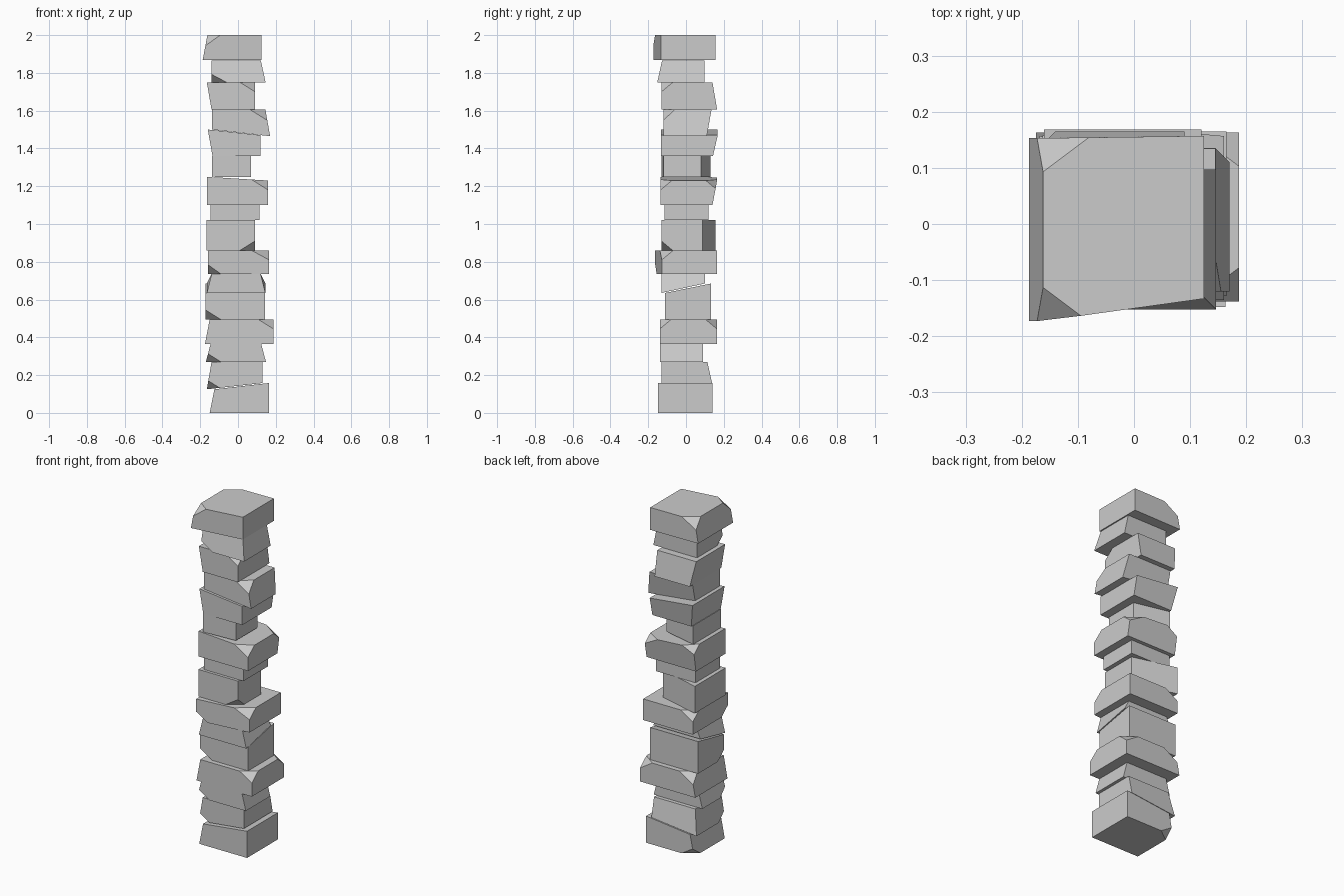
import bpy, bmesh
from mathutils import Vector

if "Cube" in bpy.data.objects:
    bpy.data.objects.remove(bpy.data.objects["Cube"])

INSET = 0.025


def stone(name, z, x, y, taper="----", cuts="", skew=(0, 0), top=(0, 0), base=(0, 0)):
    """Rough block. taper: narrower end (t/b) of the left, right, front, back sides.
    skew: y shift of the right-hand front and back corners.
    top/base: rise of that face along x and y. cuts: corners chipped off."""
    bm = bmesh.new()
    bmesh.ops.create_cube(bm, size=2)
    corners = {}
    for v in bm.verts:
        i, j, k = (int(c > 0) for c in v.co)
        end = "bt"[k]
        px = x[i] + (INSET * (1 - 2 * i) if taper[i] == end else 0)
        py = y[j] + (INSET * (1 - 2 * j) if taper[2 + j] == end else 0)
        py += skew[j] * i
        sl = (base, top)[k]
        pz = z[k] + sl[0] * i + sl[1] * j
        v.co = (px, py, pz)
        corners["FB"[j] + "LR"[i] + "BT"[k]] = v.co.copy()
    # chip corners with sloping planes
    for key in cuts.split():
        c = corners[key]
        s = Vector((1 if key[1] == "R" else -1, 1 if key[0] == "B" else -1,
                    1 if key[2] == "T" else -1))
        n = Vector((s.x / 0.08, s.y / 0.06, s.z / 0.05))
        p = c - Vector((s.x * 0.08, 0, 0))
        bmesh.ops.bisect_plane(bm, geom=bm.verts[:] + bm.edges[:] + bm.faces[:],
                               plane_co=p, plane_no=n, clear_outer=True)
        bmesh.ops.holes_fill(bm, edges=[e for e in bm.edges if e.is_boundary], sides=0)
    bmesh.ops.recalc_face_normals(bm, faces=bm.faces[:])
    me = bpy.data.meshes.new(name)
    bm.to_mesh(me)
    bm.free()
    bpy.context.collection.objects.link(bpy.data.objects.new(name, me))


# lower stones
stone("stone_01", (0, .125), (-.15, .163), (-.148, .14), "t---", "BLB", top=(.033, 0))
stone("stone_02", (.125, .27), (-.165, .13), (-.13, .138), "t--t", "FLB", base=(.033, 0))
stone("stone_03", (.27, .365), (-.17, .148), (-.138, .09), "tt--", "FLB")
stone("stone_04", (.365, .495), (-.175, .187), (-.138, .163), "t---", "FRT BRT BLT")
stone("stone_05", (.495, .635), (-.172, .143), (-.11, .133), "----", "FLB", top=(0, .05))
stone("stone_06", (.635, .735), (-.165, .145), (-.13, .1), "tt--", "", base=(0, .05))
stone("stone_07", (.735, .86), (-.16, .165), (-.163, .165), "----",
      "FRT BLT FLB", skew=(.035, 0))
stone("stone_08", (.86, 1.02), (-.168, .09), (-.13, .157), "----", "FRB", skew=(0, -.07))

# upper stones
stone("stone_09", (1.02, 1.1), (-.145, .115), (-.113, .118))
stone("stone_10", (1.1, 1.25), (-.163, .16), (-.135, .165), "---b", "FRT BLT BRT",
      top=(-.02, 0))
stone("stone_11", (1.25, 1.36), (-.138, .07), (-.13, .13), "----", "", skew=(.01, -.05))
stone("stone_12", (1.36, 1.5), (-.16, .12), (-.132, .168), "b--b", "", top=(-.03, 0))
stone("stone_13", (1.5, 1.605), (-.137, .17), (-.12, .135), "-t-b", "FRT", base=(-.035, 0))
stone("stone_14", (1.605, 1.75), (-.165, .09), (-.13, .165), "b--t", "FRT")
stone("stone_15", (1.75, 1.865), (-.14, .146), (-.152, .097), "-tt-", "FLB", top=(0, 0))
stone("cap_stone", (1.868, 2.0), (-.187, .125), (-.173, .153), "t---", "FLT BLT",
      skew=(.04, .004))

for ob in bpy.context.collection.objects:
    for p in ob.data.polygons:
        p.use_smooth = False
